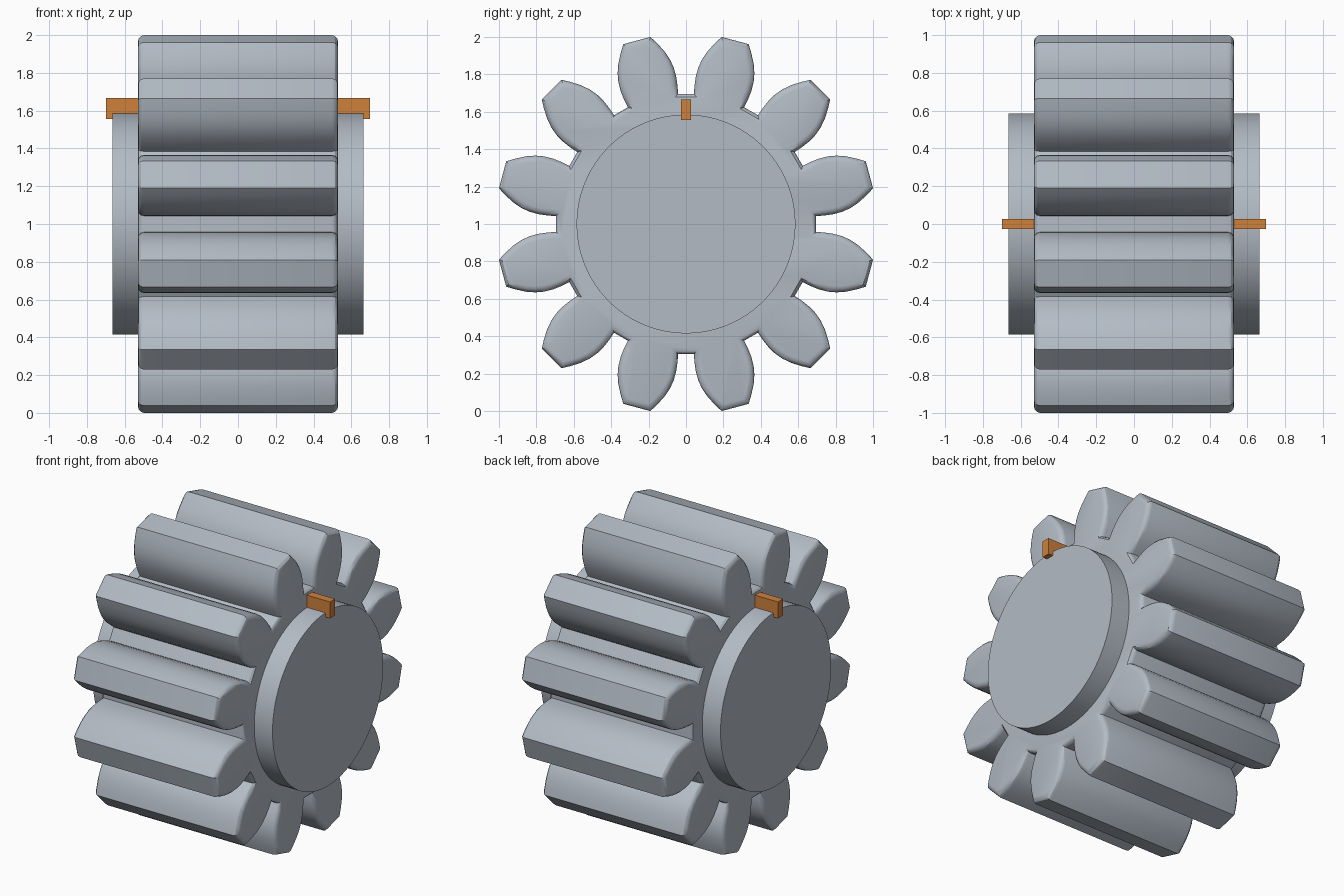
import bpy
import bmesh
from math import sin, cos, radians, pi

cube = bpy.data.objects.get("Cube")
if cube:
    bpy.data.objects.remove(cube, do_unlink=True)

TEETH = 12
HALF_WIDTH = 0.53
CENTRE_Z = 1.0


def material(name, colour):
    m = bpy.data.materials.new(name)
    m.use_nodes = True
    m.diffuse_color = colour
    node = next(n for n in m.node_tree.nodes if n.type == 'BSDF_PRINCIPLED')
    node.inputs["Base Color"].default_value = colour
    return m


steel = material("steel_grey", (0.45, 0.50, 0.56, 1))
orange = material("key_orange", (0.62, 0.22, 0.045, 1))


def finish(obj, name, mat, smooth=True):
    obj.name = name
    obj.data.materials.append(mat)
    bpy.ops.object.select_all(action='DESELECT')
    obj.select_set(True)
    bpy.context.view_layer.objects.active = obj
    if smooth:
        bpy.ops.object.shade_smooth_by_angle(angle=radians(30))


# Gear body: one flank as (radius, degrees off the tooth centre), mirrored and repeated
flank = [(0.697, 11.5), (0.74, 11.5), (0.79, 11.2), (0.84, 10.5),
         (0.885, 9.4), (0.93, 7.9), (0.98, 5.85), (1.018, 4.2)]
tooth = [(r, -a) for r, a in flank] + [(r, a) for r, a in reversed(flank)]

bm = bmesh.new()
outline = []
for i in range(TEETH):
    middle = (i + 0.5) * 360 / TEETH
    for r, a in tooth:
        t = radians(middle + a)
        outline.append(bm.verts.new((-HALF_WIDTH, r * sin(t), CENTRE_Z + r * cos(t))))
cap = bm.faces.new(outline)
side = bmesh.ops.extrude_face_region(bm, geom=[cap], use_keep_orig=True)
new_verts = [v for v in side["geom"] if isinstance(v, bmesh.types.BMVert)]
bmesh.ops.translate(bm, verts=new_verts, vec=(2 * HALF_WIDTH, 0, 0))
bmesh.ops.recalc_face_normals(bm, faces=bm.faces)

# Rounded rims on both ends
rims = [e for e in bm.edges if abs(e.verts[0].co.x - e.verts[1].co.x) < 0.001]
bmesh.ops.bevel(bm, geom=rims, offset=0.033, offset_type='OFFSET', segments=3,
                profile=0.5, affect='EDGES', clamp_overlap=False)
mesh = bpy.data.meshes.new("gear_body")
bm.to_mesh(mesh)
bm.free()
gear = bpy.data.objects.new("gear_body", mesh)
bpy.context.collection.objects.link(gear)
finish(gear, "gear_body", steel)

# Hub running through the gear
bpy.ops.mesh.primitive_cylinder_add(vertices=96, radius=0.585, depth=1.33,
                                    location=(0, 0, CENTRE_Z), rotation=(0, pi / 2, 0))
finish(bpy.context.object, "hub", steel)

# Key bar above the hub
bpy.ops.mesh.primitive_cube_add(size=1, location=(0, 0, 1.611))
key = bpy.context.object
key.scale = (1.4, 0.054, 0.11)
finish(key, "key_bar", orange, smooth=False)
